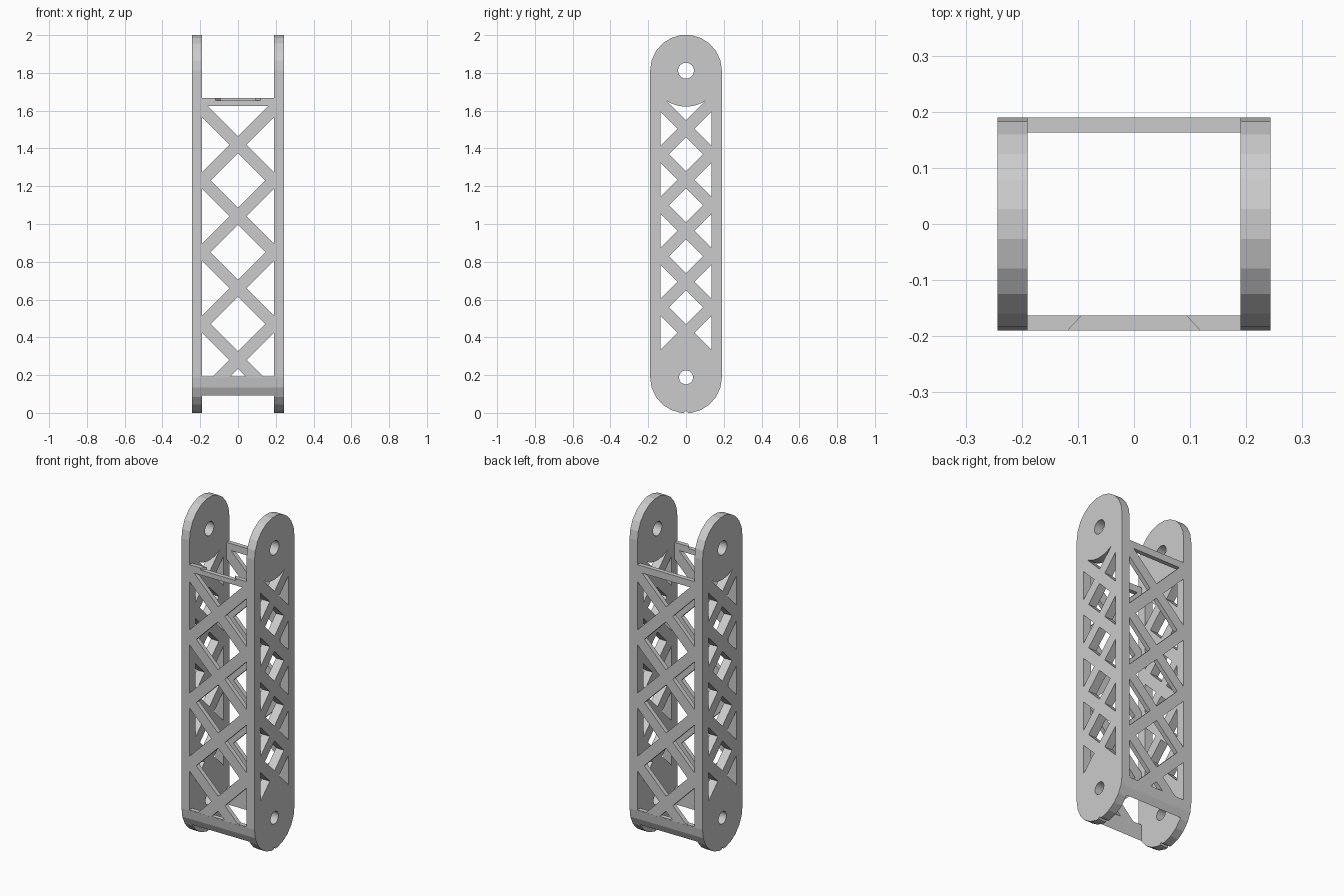
import bpy, bmesh
from math import sin, cos, pi, radians
from mathutils import Vector

cube = bpy.data.objects.get("Cube")
if cube:
    bpy.data.objects.remove(cube, do_unlink=True)

grey = bpy.data.materials.new("light_grey")
grey.use_nodes = True
grey.diffuse_color = (0.6, 0.6, 0.6, 1)
grey.node_tree.nodes["Principled BSDF"].inputs["Base Color"].default_value = (0.6, 0.6, 0.6, 1)

R = 0.19                       # radius of the rounded plate ends
LOW = R * cos(pi / 22)         # height of the lower pivot
HIGH = 2 - LOW                 # height of the upper pivot
GAP = 0.045                    # half height of a lattice bar
INNER = 0.163                  # inner face of the lattice panels


def prism(name, loops, axis, lo, hi):
    """Extrude an outline with holes along the given axis."""
    bm = bmesh.new()
    caps = ([], [])
    for loop in loops:
        rings = []
        for cap, w in zip(caps, (lo, hi)):
            ring = []
            for u, v in loop:
                co = [u, v]
                co.insert(axis, w)
                ring.append(bm.verts.new(co))
            cap.extend(bm.edges.new((a, b)) for a, b in zip(ring, ring[1:] + ring[:1]))
            rings.append(ring)
        a, b = rings
        for i in range(len(loop)):
            bm.faces.new((a[i - 1], a[i], b[i], b[i - 1]))
    normal = Vector([float(i == axis) for i in range(3)])
    for cap in caps:
        bmesh.ops.triangle_fill(bm, edges=cap, use_beauty=True, normal=normal)
    bmesh.ops.recalc_face_normals(bm, faces=bm.faces)
    mesh = bpy.data.meshes.new(name)
    bm.to_mesh(mesh)
    bm.free()
    mesh.materials.append(grey)
    ob = bpy.data.objects.new(name, mesh)
    bpy.context.collection.objects.link(ob)
    return ob


def arc(z, r, start, end, n):
    angles = [radians(start + (end - start) * i / n) for i in range(n + 1)]
    return [(r * cos(a), z + r * sin(a)) for a in angles]


def diamond(z, h):
    return [(0, z - h), (h, z), (0, z + h), (-h, z)]


def side_triangle(s, edge, z):
    h = edge - GAP
    return [(s * edge, z - h), (s * GAP, z), (s * edge, z + h)]


# Side plates: rounded outline, pivot holes and crossed bracing
top_arc = arc(HIGH, R, 0, 180, 11)
bottom_arc = arc(LOW, R, 180, 360, 11)
notch = [(-0.01, 0), (0, 0.012), (0.01, 0)]
outline = top_arc + bottom_arc[:6] + notch + bottom_arc[6:]
plate = [outline,
         arc(HIGH, 0.042, 0, 345, 23),
         arc(LOW, 0.037, 0, 345, 23)]
step = 0.27
crossings = [0.425 + step * i for i in range(5)]
for z in crossings:
    plate += [side_triangle(s, 0.135, z) for s in (-1, 1)]
for z in crossings[:-1]:
    plate.append(diamond(z + step / 2, step / 2 - GAP))
plate.append([(0, crossings[-1] + GAP)] + arc(HIGH, R, 302, 238, 10))

for side, s in (("left", 1), ("right", -1)):
    prism(side + "_side_plate", plate, 0, s * 0.19, s * 0.243)

# Front and back panels: crossed bracing between the plates
TOP, RAIL, EDGE = 1.667, 1.625, 0.192
step = 0.38
crossings = [0.28 + step * i for i in range(4)]


def lattice(top):
    loops = [[(-0.2, LOW), (0.2, LOW), (0.2, top), (-0.2, top)]]
    for z in crossings[1:]:
        loops += [side_triangle(s, EDGE, z) for s in (-1, 1)]
        loops.append(diamond(z - step / 2, step / 2 - GAP))
    apex = crossings[-1] + GAP
    loops.append([(0, apex), (RAIL - apex, RAIL), (apex - RAIL, RAIL)])
    # Openings cut short by the bottom rail
    z = crossings[0]
    base = LOW + 0.004
    w = z - GAP - base
    loops.append([(-w, base), (w, base), (0, z - GAP)])
    for s in (-1, 1):
        loops.append([(s * EDGE, base), (s * (z - base + GAP), base),
                      (s * GAP, z), (s * EDGE, z + EDGE - GAP)])
    return loops


SHELF = 1.654
prism("front_panel", lattice(SHELF), 1, -0.1895, -INNER)
prism("back_panel", lattice(TOP), 1, INNER, 0.1895)

# Raised ends of the front top rail, leaving a shallow angled recess
for side, s in (("left", 1), ("right", -1)):
    prism(side + "_rail_end",
          [[(s * 0.118, -0.1895), (s * 0.2, -0.1895), (s * 0.2, -INNER), (s * 0.093, -INNER)]],
          2, SHELF, TOP)

# Bottom rails that follow the rounded plate ends
p, q = bottom_arc[1], bottom_arc[2]
t = (INNER + p[0]) / (p[0] - q[0])
tip = (-INNER, p[1] + t * (q[1] - p[1]))
for name, s in (("front", 1), ("back", -1)):
    section = [(-INNER, LOW), bottom_arc[0], p, tip]
    prism(name + "_bottom_rail", [[(s * y, z) for y, z in section]], 0, -0.192, 0.192)
